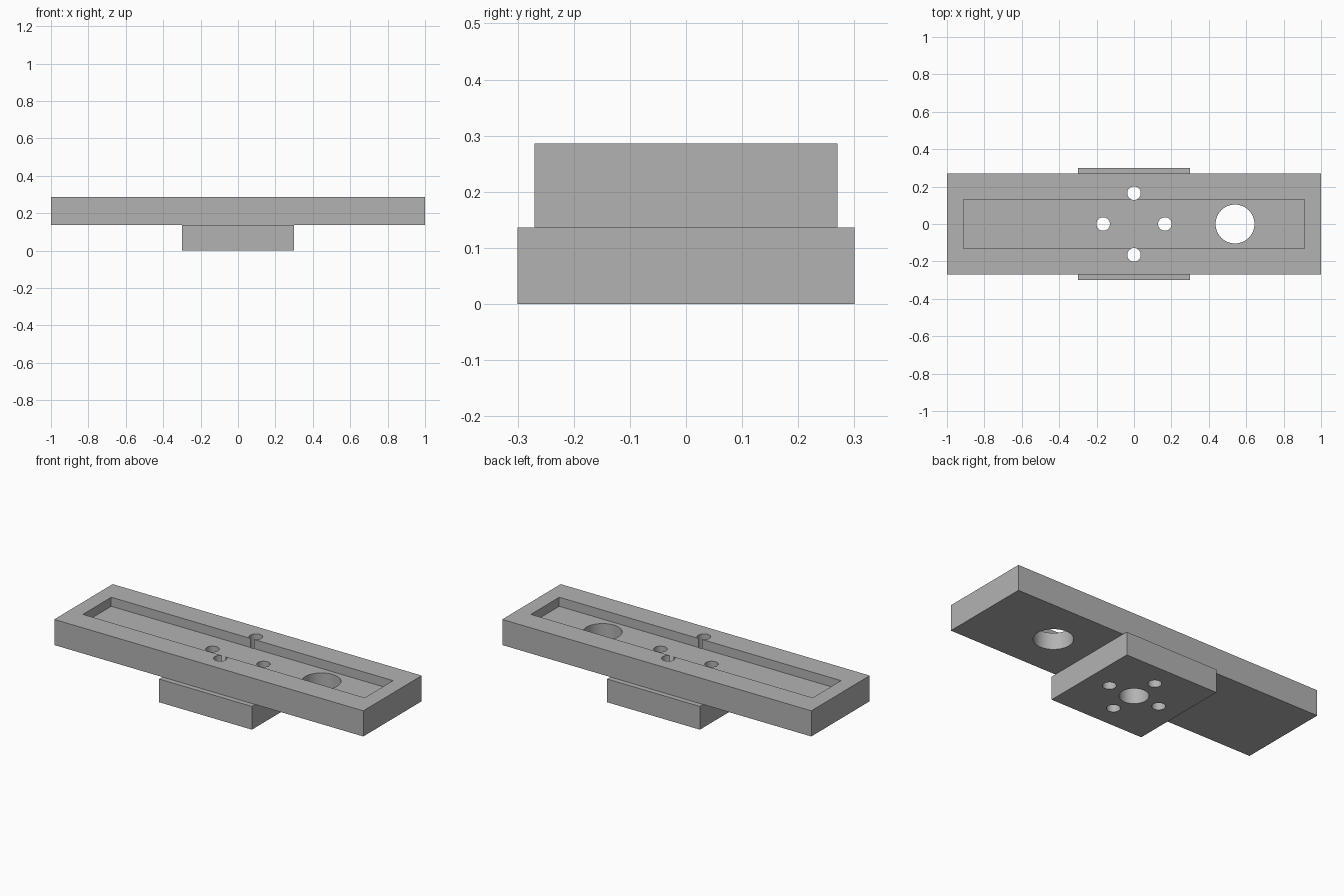
import bpy
import math

default_cube = bpy.data.objects.get("Cube")
if default_cube:
    bpy.data.objects.remove(default_cube, do_unlink=True)

PLATE_BOTTOM, PLATE_TOP = 0.136, 0.286
RECESS_DEPTH = 0.053
HOLE_OFFSET = 0.165

grey = bpy.data.materials.new("plain_grey")
grey.use_nodes = True
colour = (0.45, 0.45, 0.45, 1)
grey.diffuse_color = colour
grey.node_tree.nodes["Principled BSDF"].inputs["Base Color"].default_value = colour


def box(name, half_x, half_y, z0, z1):
    bpy.ops.mesh.primitive_cube_add(size=2, location=(0, 0, (z0 + z1) / 2))
    obj = bpy.context.object
    obj.name = name
    obj.scale = (half_x, half_y, (z1 - z0) / 2)
    bpy.ops.object.transform_apply(location=True, rotation=False, scale=True)
    obj.data.materials.append(grey)
    return obj


def cylinder(name, x, y, radius, z0, z1):
    bpy.ops.mesh.primitive_cylinder_add(vertices=64, radius=radius, depth=z1 - z0,
                                        location=(x, y, (z0 + z1) / 2))
    obj = bpy.context.object
    obj.name = name
    obj.data.materials.append(grey)
    return obj


def combine(target, other, operation):
    """Apply a boolean and discard the helper."""
    other.hide_render = True
    mod = target.modifiers.new(other.name, 'BOOLEAN')
    mod.operation = operation
    mod.solver = 'EXACT'
    mod.object = other
    bpy.ops.object.select_all(action='DESELECT')
    bpy.context.view_layer.objects.active = target
    target.select_set(True)
    bpy.ops.object.modifier_apply(modifier=mod.name)
    bpy.data.objects.remove(other, do_unlink=True)


# Long plate joined to the square block beneath it
bracket = box("mounting_bracket", 1.0, 0.27, PLATE_BOTTOM, PLATE_TOP)
combine(bracket, box("base_block", 0.3, 0.3, 0, PLATE_BOTTOM), 'UNION')

# Shallow rectangular recess in the plate
combine(bracket, box("recess_cutter", 0.912, 0.131, PLATE_TOP - RECESS_DEPTH, PLATE_TOP + 0.1),
        'DIFFERENCE')

# Large through hole near one end
combine(bracket, cylinder("large_hole_cutter", 0.54, 0, 0.104, -0.1, 0.4), 'DIFFERENCE')

# Four screw holes through plate and block
for i in range(4):
    angle = i * math.pi / 2
    x, y = HOLE_OFFSET * math.cos(angle), HOLE_OFFSET * math.sin(angle)
    combine(bracket, cylinder("screw_hole_cutter", x, y, 0.036, -0.1, 0.4), 'DIFFERENCE')

# Blind bore in the underside of the block
combine(bracket, cylinder("bore_cutter", 0, 0, 0.077, -0.1, PLATE_BOTTOM), 'DIFFERENCE')

bpy.context.view_layer.objects.active = bracket
bracket.select_set(True)
bpy.ops.object.shade_smooth_by_angle(angle=math.radians(30))
